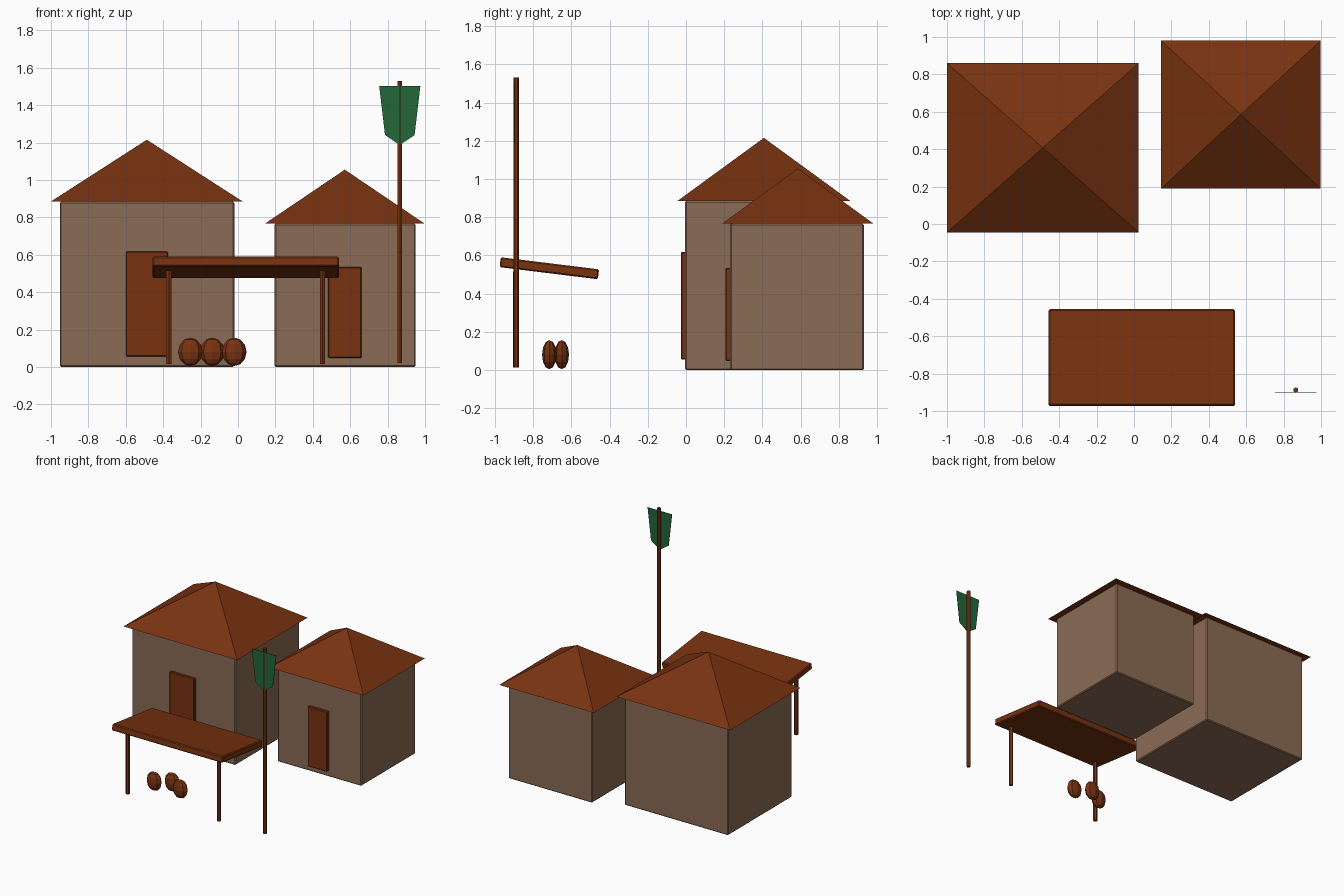
import bpy, bmesh, math
from mathutils import Matrix, Vector

if "Cube" in bpy.data.objects:
    bpy.data.objects.remove(bpy.data.objects["Cube"])


def material(name, rgb):
    m = bpy.data.materials.new(name)
    m.diffuse_color = (*rgb, 1)
    m.use_nodes = True
    m.node_tree.nodes["Principled BSDF"].inputs["Base Color"].default_value = m.diffuse_color
    return m


WALL = material("tan clay wall", (0.258, 0.147, 0.089))
BROWN = material("rust brown", (0.188, 0.032, 0.0052))
GREEN = material("green cloth", (0.018, 0.133, 0.042))


def finish(name, bm, mat):
    bmesh.ops.recalc_face_normals(bm, faces=bm.faces)
    me = bpy.data.meshes.new(name)
    bm.to_mesh(me)
    bm.free()
    me.materials.append(mat)
    ob = bpy.data.objects.new(name, me)
    bpy.context.collection.objects.link(ob)
    return ob


def box(name, lo, hi, mat, tilt=0.0, bevel=0.007):
    lo, hi = Vector(lo), Vector(hi)
    bm = bmesh.new()
    bmesh.ops.create_cube(bm, size=1, matrix=Matrix.Diagonal((*(hi - lo), 1)))
    bmesh.ops.bevel(bm, geom=bm.edges[:], offset=bevel, segments=1, affect='EDGES')
    ob = finish(name, bm, mat)
    ob.location = (lo + hi) / 2
    ob.rotation_euler.x = tilt
    return ob


def pole(name, x, y, z0, z1, r):
    bm = bmesh.new()
    bmesh.ops.create_cone(bm, cap_ends=True, segments=6, radius1=r, radius2=r, depth=z1 - z0,
                          matrix=Matrix.Translation((x, y, (z0 + z1) / 2)))
    return finish(name, bm, BROWN)


def pyramid(name, x0, x1, y0, y1, z0, z1):
    bm = bmesh.new()
    base = [bm.verts.new(p) for p in ((x0, y0, z0), (x1, y0, z0), (x1, y1, z0), (x0, y1, z0))]
    top = bm.verts.new(((x0 + x1) / 2, (y0 + y1) / 2, z1))
    bm.faces.new(base)
    for i in range(4):
        bm.faces.new((base[i], base[(i + 1) % 4], top))
    return finish(name, bm, BROWN)


# Two huts with pyramid roofs and plank doors
box("large_hut_walls", (-0.953, -0.005, 0), (-0.02, 0.82, 0.885), WALL)
pyramid("large_hut_roof", -1.0, 0.025, -0.045, 0.86, 0.885, 1.215)
box("large_hut_door", (-0.6, -0.027, 0.056), (-0.375, 0.01, 0.617), BROWN, bevel=0.005)
box("small_hut_walls", (0.195, 0.23, 0), (0.95, 0.93, 0.767), WALL)
pyramid("small_hut_roof", 0.145, 0.997, 0.19, 0.98, 0.767, 1.055)
box("small_hut_door", (0.482, 0.206, 0.048), (0.66, 0.245, 0.535), BROWN, bevel=0.005)

# Sloping canopy on two front posts
box("canopy", (-0.457, -0.974, 0.507), (0.54, -0.456, 0.559), BROWN, tilt=-0.122)
for side, x in (("left", -0.37), ("right", 0.452)):
    pole(f"{side}_canopy_post", x, -0.89, 0.015, 0.515, 0.016)

# Pots under the canopy
for i, (x, y) in enumerate(((-0.255, -0.715), (-0.138, -0.65), (-0.02, -0.715))):
    bm = bmesh.new()
    bmesh.ops.create_uvsphere(bm, u_segments=8, v_segments=6, radius=1,
                              matrix=Matrix.Translation((x, y, 0.081)) @ Matrix.Diagonal((0.066, 0.038, 0.076, 1)))
    finish(f"pot_{i + 1}", bm, BROWN)

# Banner pole with a thin pointed cloth
pole("banner_pole", 0.865, -0.888, 0.02, 1.53, 0.0145)
bm = bmesh.new()
pts = ((0.755, 1.502), (0.786, 1.24), (0.865, 1.187), (0.944, 1.24), (0.975, 1.502))
front = bm.faces.new([bm.verts.new((x, -0.901, z)) for x, z in pts])
ext = bmesh.ops.extrude_face_region(bm, geom=[front], use_keep_orig=True)
bmesh.ops.translate(bm, vec=(0, 0.003, 0),
                    verts=[g for g in ext["geom"] if isinstance(g, bmesh.types.BMVert)])
finish("banner_cloth", bm, GREEN)
